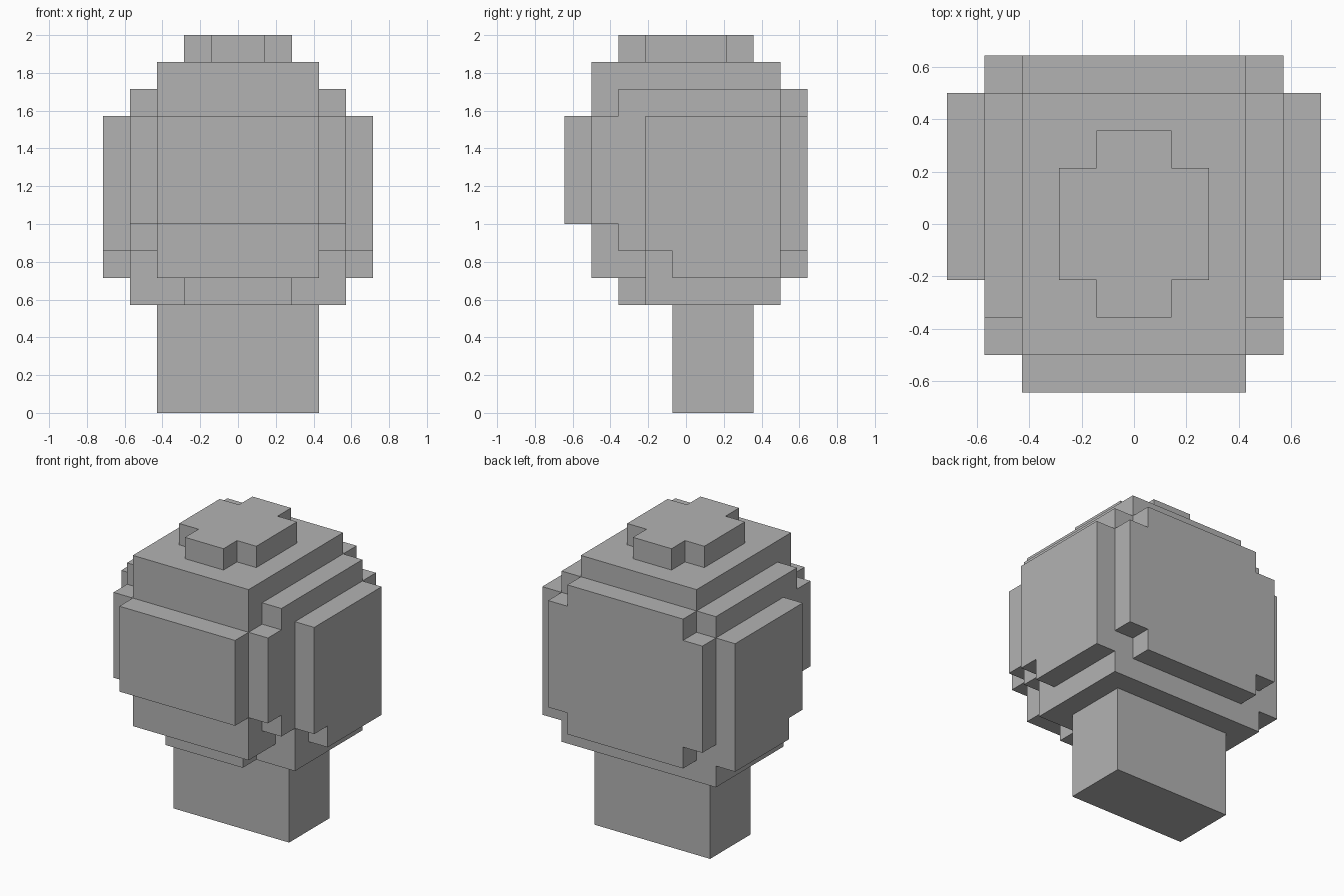
import bpy
import bmesh
from mathutils import Vector

cube = bpy.data.objects.get("Cube")
if cube:
    bpy.data.objects.remove(cube, do_unlink=True)

U = 1 / 7  # size of one block

grey = bpy.data.materials.new("plain grey")
grey.use_nodes = True
colour = (0.45, 0.45, 0.45, 1)
grey.diffuse_color = colour
grey.node_tree.nodes["Principled BSDF"].inputs["Base Color"].default_value = colour


def slab(name, axis, start, end, outline):
    """Extrude an outline, given in blocks, along one axis."""
    def place(a, b):
        point = [a, b]
        point.insert(axis, start)
        return Vector(point) * U

    bm = bmesh.new()
    face = bm.faces.new([bm.verts.new(place(a, b)) for a, b in outline])
    grown = bmesh.ops.extrude_face_region(bm, geom=[face])["geom"]
    shift = Vector((0, 0, 0))
    shift[axis] = (end - start) * U
    bmesh.ops.translate(bm, vec=shift, verts=[v for v in grown if isinstance(v, bmesh.types.BMVert)])
    bmesh.ops.recalc_face_normals(bm, faces=bm.faces)
    mesh = bpy.data.meshes.new(name)
    bm.to_mesh(mesh)
    bm.free()
    mesh.materials.append(grey)
    obj = bpy.data.objects.new(name, mesh)
    bpy.context.collection.objects.link(obj)
    return obj


def rect(a0, a1, b0, b1):
    return [(a0, b0), (a1, b0), (a1, b1), (a0, b1)]


def cross(w, w_in, b0, b1):
    """Rectangle with a one-block notch at every corner."""
    right = [(w_in, b0), (w_in, b0 + 1), (w, b0 + 1),
             (w, b1 - 1), (w_in, b1 - 1), (w_in, b1)]
    return right + [(-a, b) for a, b in reversed(right)]


X, Y, Z = range(3)

# Neck and head core
slab("neck", Z, 0, 4, rect(-3, 3, -0.5, 2.5))
slab("head_core", X, -3, 3, rect(-3.5, 3.5, 5, 13))

# Jaw layer under the head, narrower at the front
slab("head_base", Z, 4, 5, [(-4, 3.5), (-4, -1.5), (-2, -1.5), (-2, -2.5),
                            (2, -2.5), (2, -1.5), (4, -1.5), (4, 3.5)])

# Plates on the crown, face and back
slab("crown", Z, 13, 14, cross(2, 1, -2.5, 2.5))
slab("face_plate", Y, -4.5, -3.5, rect(-3, 3, 7, 11))
slab("back_plate", Y, 3.5, 4.5, cross(4, 3, 5, 12))

# Two stepped layers on each side
inner = [(-3.5, 7), (-3.5, 11), (-2.5, 11), (-2.5, 12), (3.5, 12),
         (3.5, 5), (-1.5, 5), (-1.5, 6), (-2.5, 6), (-2.5, 7)]
outer = [(-1.5, 6), (-1.5, 11), (3.5, 11), (3.5, 5), (-0.5, 5), (-0.5, 6)]
for side, s in (("left", 1), ("right", -1)):
    slab(side + "_inner_side", X, 3 * s, 4 * s, inner)
    slab(side + "_outer_side", X, 4 * s, 5 * s, outer)
